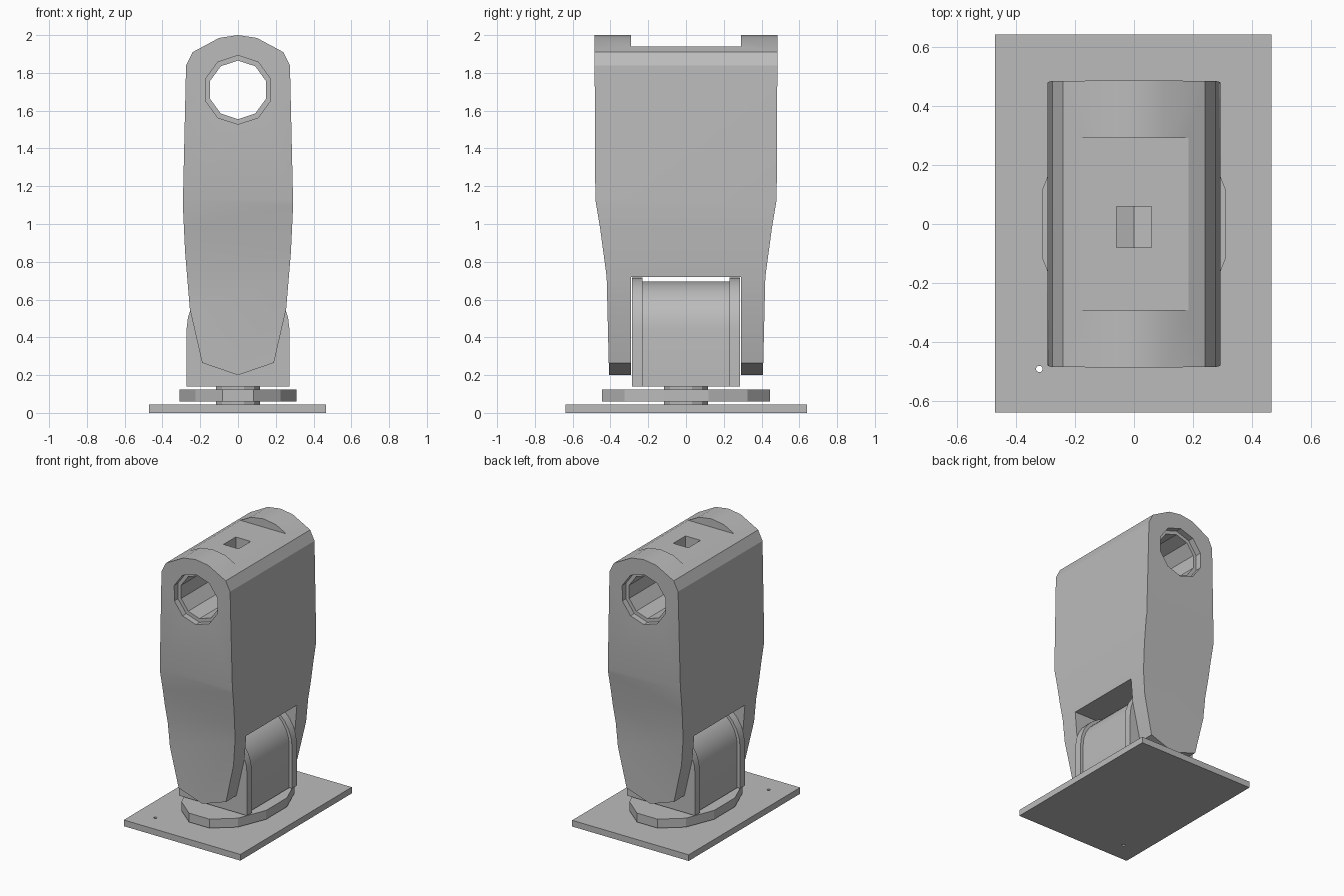
import bpy
import bmesh
import math

cube = bpy.data.objects.get("Cube")
if cube:
    bpy.data.objects.remove(cube, do_unlink=True)

grey = bpy.data.materials.new("plain grey")
grey.use_nodes = True
COLOUR = (0.5, 0.5, 0.5, 1)
grey.diffuse_color = COLOUR
grey.node_tree.nodes["Principled BSDF"].inputs["Base Color"].default_value = COLOUR


def prism(name, points, axis, low, high):
    """Extrude a closed 2D outline along one axis."""
    def place(a, b, t):
        return {"x": (t, a, b), "y": (a, t, b), "z": (a, b, t)}[axis]
    bm = bmesh.new()
    face = bm.faces.new([bm.verts.new(place(a, b, low)) for a, b in points])
    moved = bmesh.ops.extrude_face_region(bm, geom=[face])["geom"]
    verts = [v for v in moved if isinstance(v, bmesh.types.BMVert)]
    bmesh.ops.translate(bm, verts=verts, vec=place(0, 0, high - low))
    bmesh.ops.recalc_face_normals(bm, faces=bm.faces)
    mesh = bpy.data.meshes.new(name)
    bm.to_mesh(mesh)
    bm.free()
    mesh.materials.append(grey)
    obj = bpy.data.objects.new(name, mesh)
    bpy.context.collection.objects.link(obj)
    return obj


def ring(rx, ry, sides, ca=0, cb=0):
    step = math.tau / sides
    return [(ca + rx * math.cos((i + 0.5) * step),
             cb + ry * math.sin((i + 0.5) * step)) for i in range(sides)]


def box(a, b, c, d):
    return [(a, c), (b, c), (b, d), (a, d)]


def mirrored(half):
    """Complete an outline given from bottom to top on its positive side."""
    return half + [(-a, b) for a, b in reversed(half) if a > 0]


def carve(target, tool, operation="DIFFERENCE"):
    tool.hide_render = True
    mod = target.modifiers.new("carve", "BOOLEAN")
    mod.operation = operation
    mod.solver = "EXACT"
    mod.object = tool
    bpy.context.view_layer.objects.active = target
    bpy.ops.object.modifier_apply(modifier=mod.name)
    bpy.data.objects.remove(tool, do_unlink=True)


# Tall housing: front outline crossed with the tapered side outline
body = prism("housing", mirrored([
    (0, 0.2), (0.19, 0.265), (0.255, 0.55), (0.28, 0.85), (0.292, 1.1),
    (0.275, 1.84), (0.24, 1.91), (0.1, 1.985), (0, 2.0)]), "y", -0.7, 0.7)
side = prism("side_outline", mirrored([
    (0.29, 0.1), (0.405, 0.1), (0.42, 0.72), (0.455, 0.98), (0.48, 1.13),
    (0.485, 2.1), (0.29, 2.1), (0.29, 1.94)]), "x", -0.5, 0.5)
carve(body, side, "INTERSECT")
carve(body, prism("pivot_notch", box(-0.29, 0.29, 0.05, 0.72), "x", -0.6, 0.6))

# Long bore with a shallow collar at both ends, and a small top opening
BORE_Z = 1.71
carve(body, prism("bore", ring(0.155, 0.155, 10, 0, BORE_Z), "y", -0.8, 0.8))
for sign in (-1, 1):
    ends = sorted((sign * 0.44, sign * 0.7))
    carve(body, prism("collar", ring(0.182, 0.182, 10, 0, BORE_Z), "y", *ends))
carve(body, prism("top_opening", box(-0.06, 0.06, -0.08, 0.06), "z", 1.75, 2.2))


# Pivot drum: round top on a straight block, with a flange at each end
def arch(radius, bottom):
    arc = [(radius * math.cos(math.pi * i / 14), 0.445 + radius * math.sin(math.pi * i / 14))
           for i in range(15)]
    return [(-radius, bottom), (radius, bottom)] + arc


drum = prism("pivot_drum", arch(0.25, 0.14), "y", -0.23, 0.23)
flanges = [prism(n, arch(0.272, 0.14), "y", a, b) for n, a, b in (
    ("front_flange", -0.285, -0.23), ("back_flange", 0.23, 0.285))]

# Turntable and spindle
turntable = prism("turntable", ring(0.32, 0.46, 12), "z", 0.06, 0.125)
spindle = prism("spindle", ring(0.12, 0.12, 12), "z", 0.03, 0.15)

# Base plate with a small fixing hole
plate = prism("base_plate", box(-0.47, 0.465, -0.637, 0.64), "z", 0, 0.045)
carve(plate, prism("fixing_hole", ring(0.011, 0.011, 12, -0.32, -0.49), "z", -0.1, 0.2))

# Smooth gentle turns while keeping the edges sharp
for obj in [body, drum, *flanges]:
    bpy.ops.object.select_all(action="DESELECT")
    obj.select_set(True)
    bpy.context.view_layer.objects.active = obj
    bpy.ops.object.shade_smooth_by_angle(angle=math.radians(20))
